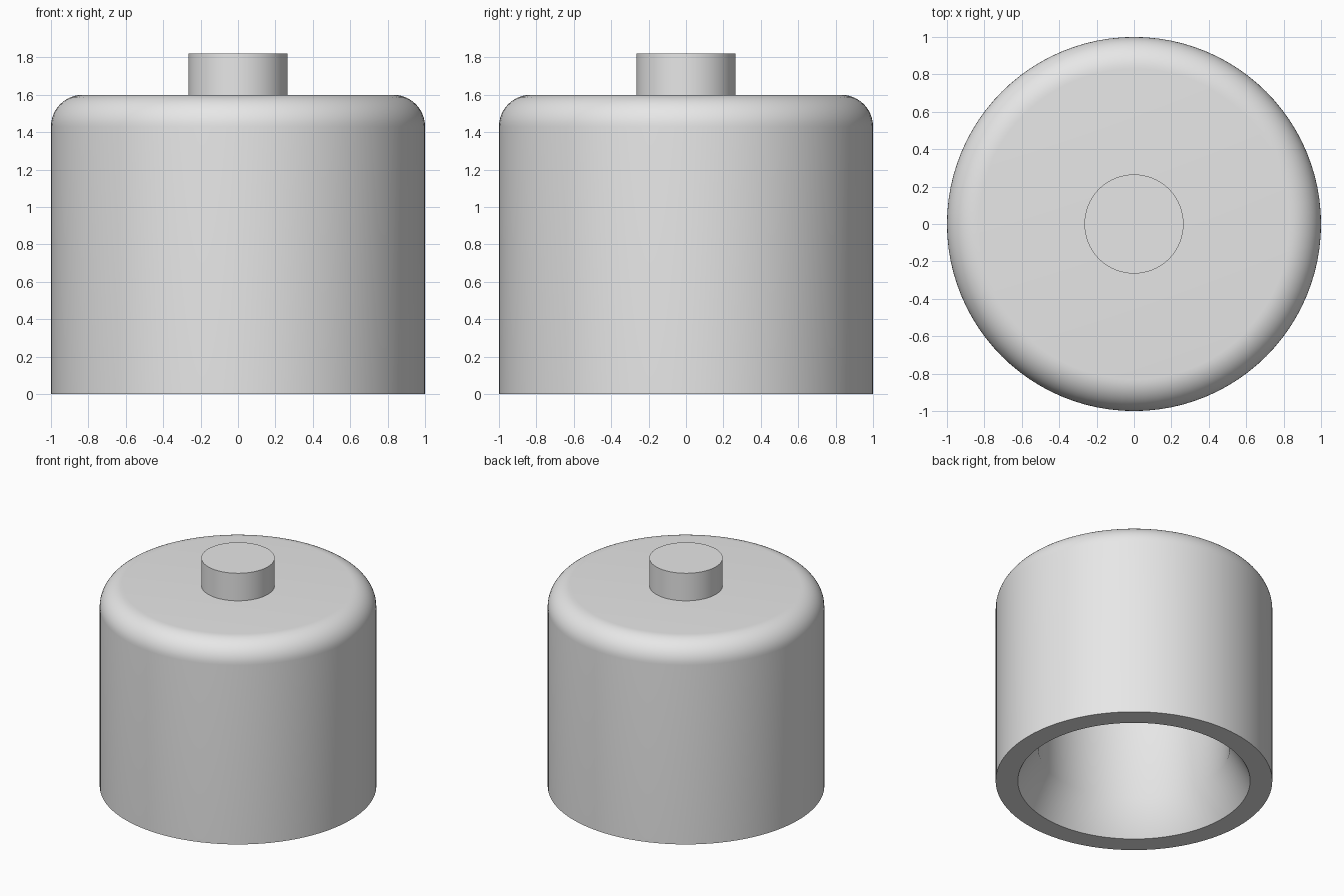
import bpy
import math

if "Cube" in bpy.data.objects:
    bpy.data.objects.remove(bpy.data.objects["Cube"], do_unlink=True)

SIDES = 96

grey = bpy.data.materials.new("light_grey")
grey.use_nodes = True
colour = (0.8, 0.8, 0.8, 1)
grey.diffuse_color = colour
grey.node_tree.nodes["Principled BSDF"].inputs["Base Color"].default_value = colour


def lathe(name, profile):
    """Revolve (radius, height) points about z; zero radius closes at a pole."""
    verts, faces, rings = [], [], []
    for r, z in profile:
        start = len(verts)
        count = SIDES if r > 0 else 1
        for i in range(count):
            a = math.tau * i / SIDES
            verts.append((r * math.cos(a), r * math.sin(a), z))
        rings.append([start + i % count for i in range(SIDES)])
    for low, high in zip(rings, rings[1:]):
        for i in range(SIDES):
            j = (i + 1) % SIDES
            quad = [low[i], low[j], high[j], high[i]]
            faces.append(list(dict.fromkeys(quad)))
    mesh = bpy.data.meshes.new(name)
    mesh.from_pydata(verts, [], faces)
    mesh.materials.append(grey)
    obj = bpy.data.objects.new(name, mesh)
    bpy.context.collection.objects.link(obj)
    bpy.ops.object.select_all(action="DESELECT")
    obj.select_set(True)
    bpy.context.view_layer.objects.active = obj
    bpy.ops.object.shade_smooth_by_angle(angle=math.radians(35))
    return obj


# Hollow cup: cavity ceiling, bore, flared mouth, rim, outer wall, rounded shoulder
HEIGHT, FILLET, STEPS = 1.6, 0.17, 12
shoulder = []
for k in range(STEPS + 1):
    a = math.pi / 2 * k / STEPS
    shoulder.append((1 - FILLET + FILLET * math.cos(a),
                     HEIGHT - FILLET + FILLET * math.sin(a)))
cavity = [(0, 1.3), (0.69, 1.3), (0.69, 0.26), (0.84, 0)]
lathe("hollow_body", cavity + [(1, 0)] + shoulder + [(0, HEIGHT)])

# Short stem on top
lathe("top_stem", [(0.265, HEIGHT - 0.02), (0.265, 1.82), (0, 1.82)])
